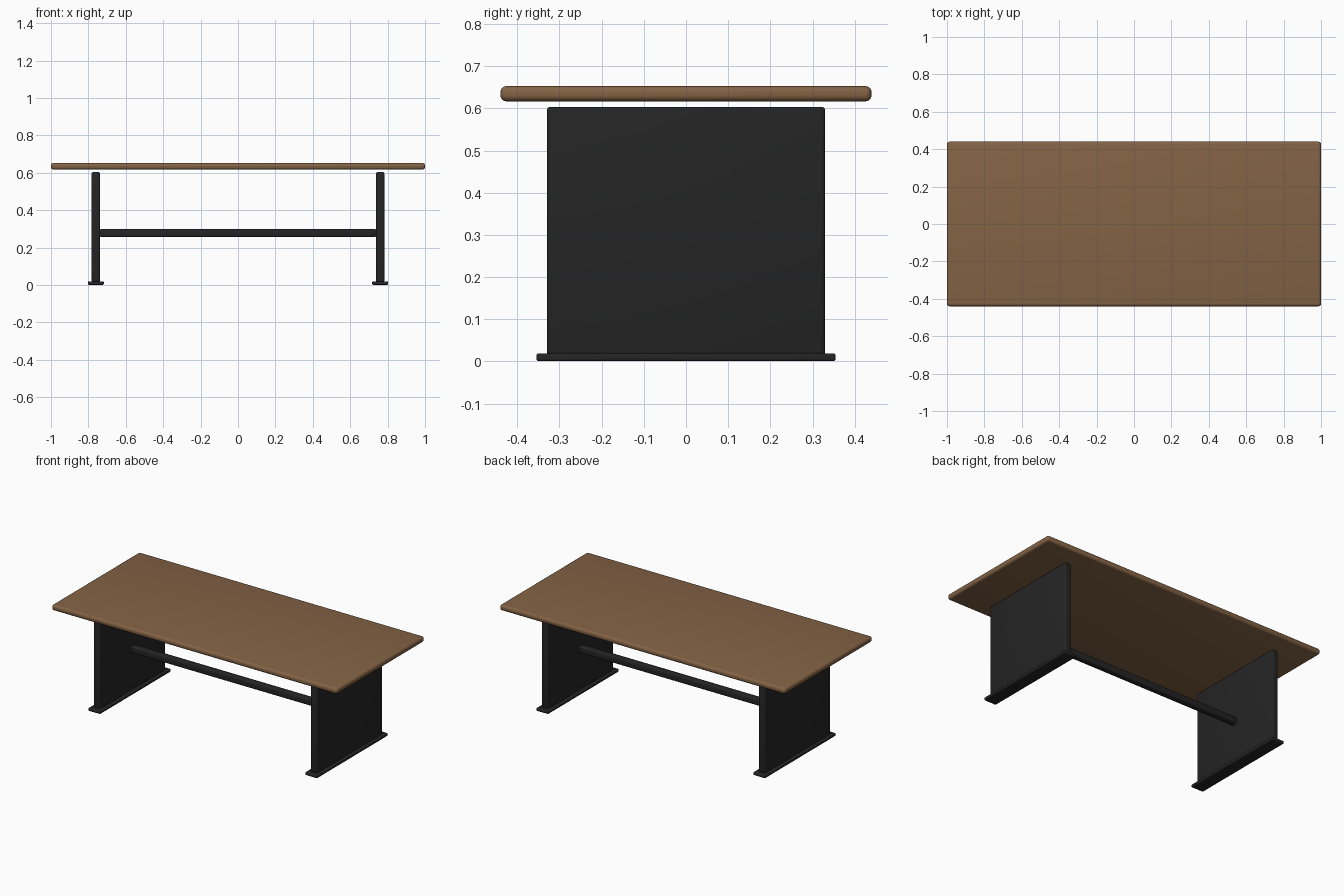
import bpy

if "Cube" in bpy.data.objects:
    bpy.data.objects.remove(bpy.data.objects["Cube"])


def material(name, color):
    m = bpy.data.materials.new(name)
    m.diffuse_color = (*color, 1.0)
    m.use_nodes = True
    m.node_tree.nodes["Principled BSDF"].inputs["Base Color"].default_value = m.diffuse_color
    return m


wood = material("brown wood", (0.23, 0.125, 0.06))
metal = material("black metal", (0.018, 0.018, 0.018))


def rounded_box(name, center, size, bevel, segments, mat):
    bpy.ops.mesh.primitive_cube_add(size=1, location=center)
    ob = bpy.context.object
    ob.name = name
    ob.scale = size
    bpy.ops.object.transform_apply(location=False, rotation=False, scale=True)
    mod = ob.modifiers.new("bevel", 'BEVEL')
    mod.width = bevel
    mod.segments = segments
    bpy.ops.object.modifier_apply(modifier=mod.name)
    bpy.ops.object.shade_smooth_by_angle()
    ob.data.materials.append(mat)
    return ob


# Table top, floating slightly above the supports
rounded_box("table_top", (0, 0, 0.635), (2.0, 0.88, 0.036), 0.014, 4, wood)

# Panel legs with foot plates
for side, s in (("left", -1), ("right", 1)):
    rounded_box(side + "_leg_panel", (s * 0.76, 0, 0.309), (0.045, 0.66, 0.59), 0.009, 3, metal)
    rounded_box(side + "_foot", (s * 0.76, 0, 0.01), (0.085, 0.71, 0.018), 0.005, 3, metal)

# Stretcher bar between the panels
rounded_box("stretcher", (0, 0, 0.278), (1.48, 0.04, 0.043), 0.009, 3, metal)
